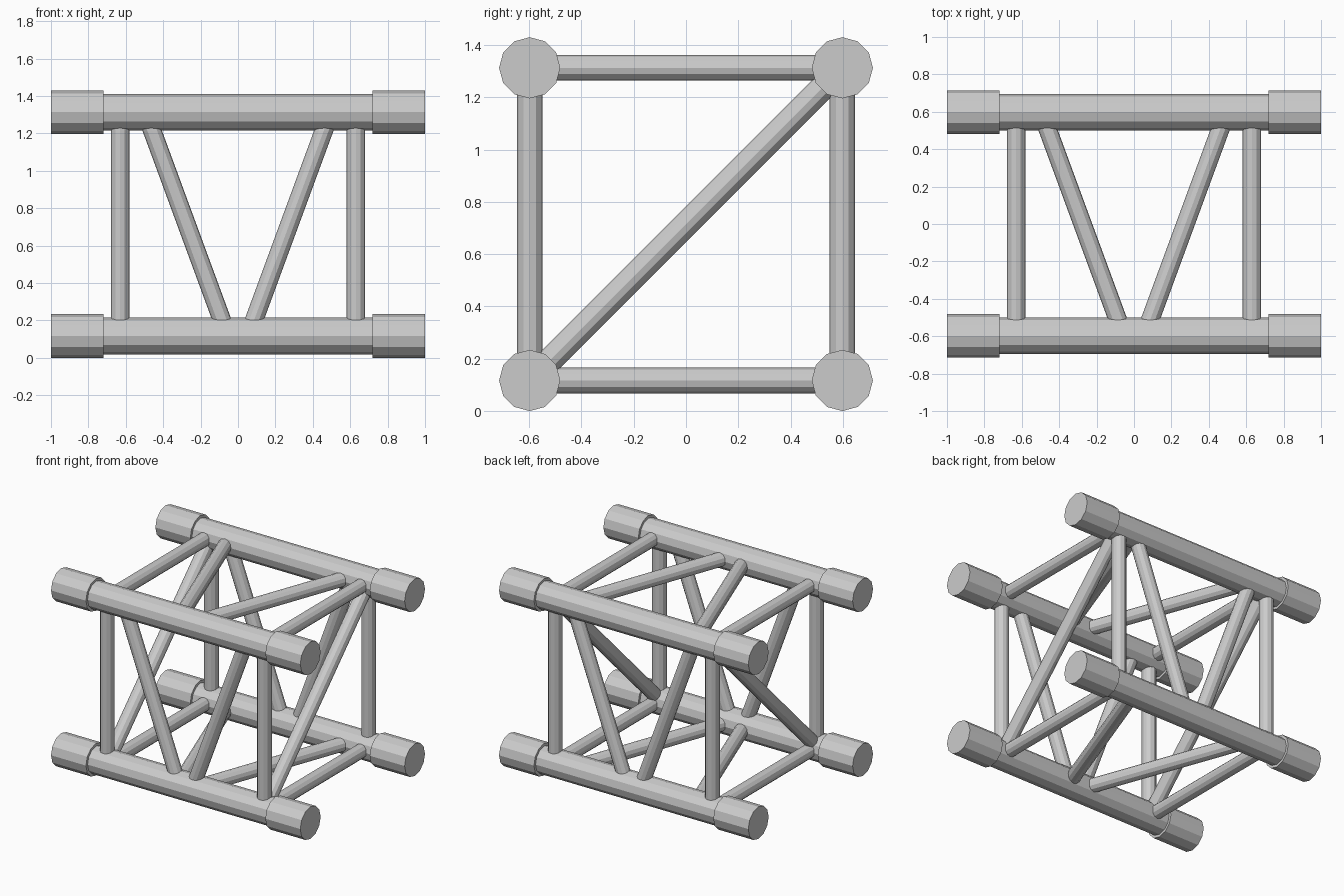
import bpy
from math import pi
from mathutils import Vector

if "Cube" in bpy.data.objects:
    bpy.data.objects.remove(bpy.data.objects["Cube"])

metal = bpy.data.materials.new("aluminium_grey")
metal.use_nodes = True
GREY = (0.6, 0.6, 0.6, 1)
metal.diffuse_color = GREY
metal.node_tree.nodes["Principled BSDF"].inputs["Base Color"].default_value = GREY

HALF = 0.598        # half spacing of the chords
MID = 0.715         # height of the truss axis
CAP_R, CHORD_R, STRUT_R = 0.117, 0.098, 0.049
CAP_IN = 0.72       # inner end of the end sleeves
POST_X = 0.63       # position of the end frames
BRACE_NEAR, BRACE_FAR = 0.055, 0.495


def rod(name, a, b, radius):
    """Twelve-sided flat-shaded cylinder from a to b."""
    a, b = Vector(a), Vector(b)
    axis = b - a
    bpy.ops.mesh.primitive_cylinder_add(vertices=12, radius=radius,
                                        depth=axis.length, location=(a + b) / 2)
    ob = bpy.context.object
    ob.name = name
    ob.rotation_euler = axis.to_track_quat("Z", "Y").to_euler()
    ob.data.materials.append(metal)
    return ob


low, high = MID - HALF, MID + HALF
ends = (("right", -1), ("left", 1))

# Four chords with a thicker sleeve at each end
for level, z in (("lower", low), ("upper", high)):
    for side, y in (("front", -HALF), ("back", HALF)):
        rod(f"{level}_{side}_chord", (-CAP_IN, y, z), (CAP_IN, y, z), CHORD_R)
        for end, s in ends:
            rod(f"{level}_{side}_{end}_sleeve", (s * CAP_IN, y, z), (s, y, z), CAP_R)

for end, s in ends:
    x, near, far = s * POST_X, s * BRACE_NEAR, s * BRACE_FAR

    # Upright posts and sloping braces on the front and back faces
    for side, y in (("front", -HALF), ("back", HALF)):
        rod(f"{side}_{end}_post", (x, y, low), (x, y, high), STRUT_R)
        rod(f"{side}_{end}_brace", (near, y, low), (far, y, high), STRUT_R)

    # Cross bars and sloping braces on the lower and upper faces
    for level, z in (("lower", low), ("upper", high)):
        rod(f"{level}_{end}_cross_bar", (x, -HALF, z), (x, HALF, z), STRUT_R)
        rod(f"{level}_{end}_brace", (near, -HALF, z), (far, HALF, z), STRUT_R)

    # Diagonal across each end frame
    rod(f"{end}_end_diagonal", (x, -HALF, low), (x, HALF, high), STRUT_R)
